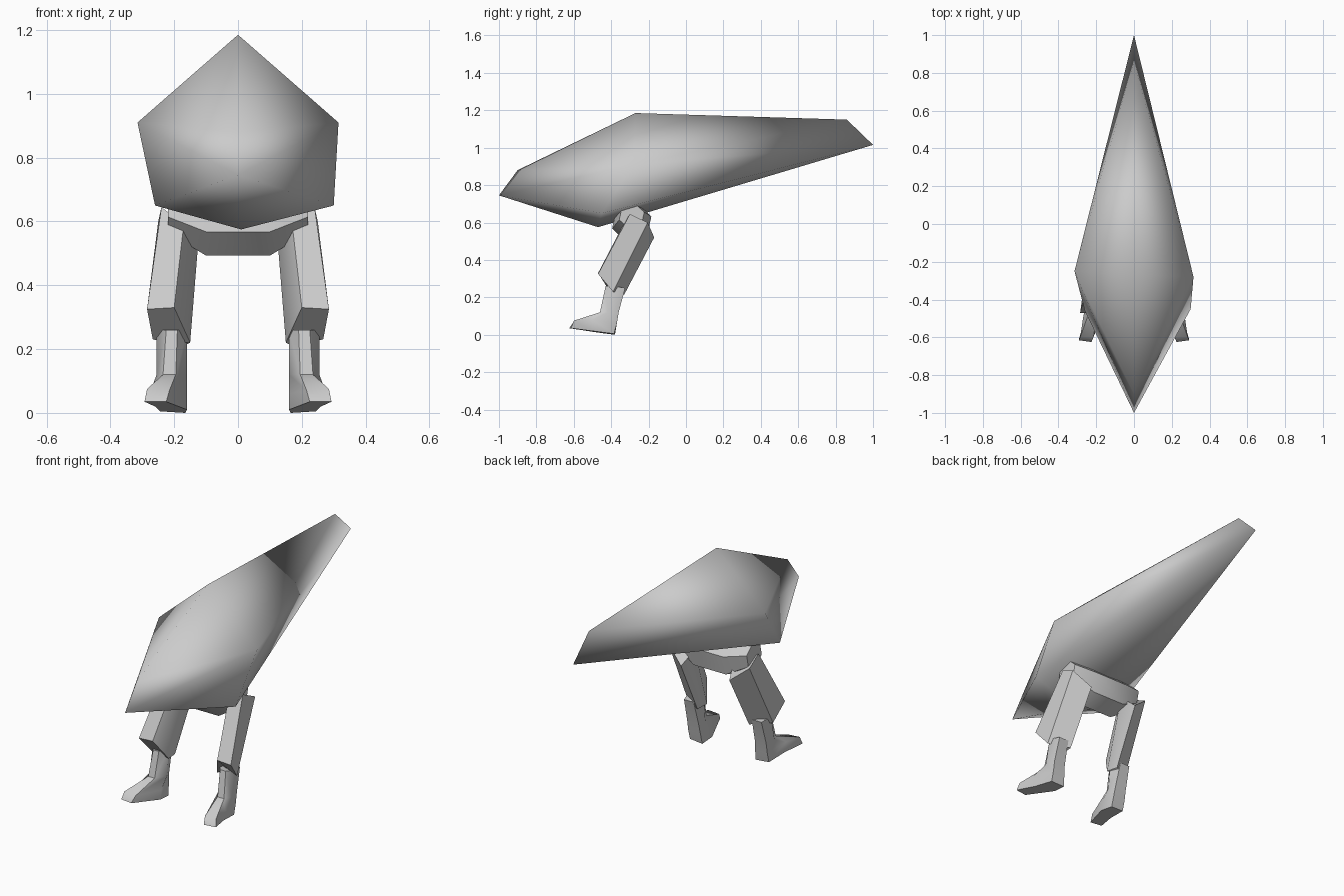
import bpy, bmesh, math

cube = bpy.data.objects.get("Cube")
if cube:
    bpy.data.objects.remove(cube, do_unlink=True)

grey = bpy.data.materials.new("plain_grey")
grey.use_nodes = True
COLOUR = (0.6, 0.6, 0.6, 1)
grey.diffuse_color = COLOUR
grey.node_tree.nodes["Principled BSDF"].inputs["Base Color"].default_value = COLOUR


def finish(name, bm, angle, mirrored=False):
    """Turn a bmesh into a shaded object, optionally mirrored across x."""
    bmesh.ops.recalc_face_normals(bm, faces=bm.faces[:])
    mesh = bpy.data.meshes.new(name)
    bm.to_mesh(mesh)
    bm.free()
    mesh.materials.append(grey)
    obj = bpy.data.objects.new(name, mesh)
    bpy.context.collection.objects.link(obj)
    if mirrored:
        obj.modifiers.new("other_side", 'MIRROR').use_axis[0] = True
    bpy.ops.object.select_all(action='DESELECT')
    obj.select_set(True)
    bpy.context.view_layer.objects.active = obj
    if angle is None:
        bpy.ops.object.shade_smooth()
    else:
        bpy.ops.object.shade_smooth_by_angle(angle=math.radians(angle))
    return obj


def loft(name, rings, angle, mirrored=False):
    """Skin a row of equal-sized rings and cap both ends."""
    bm = bmesh.new()
    loops = [[bm.verts.new(p) for p in ring] for ring in rings]
    for a, b in zip(loops, loops[1:]):
        for i in range(len(a)):
            j = (i + 1) % len(a)
            bm.faces.new((a[i], a[j], b[j], b[i]))
    bm.faces.new(loops[0])
    bm.faces.new(loops[-1])
    return finish(name, bm, angle, mirrored)


# Body: pentagonal waist drawn out to a short ridge at the nose and at the tail
bm = bmesh.new()
waist = [bm.verts.new(p) for p in (
    (0, -.27, 1.185), (.315, -.28, .91), (.3, -.45, .65),
    (.01, -.47, .575), (-.26, -.46, .65), (-.315, -.25, .91))]
top, left_side, left_low, keel, right_low, right_side = waist
for upper, lower in (((0, -.9, .88), (0, -1, .745)),
                     ((0, .86, 1.15), (0, 1, 1.015))):
    u, l = bm.verts.new(upper), bm.verts.new(lower)
    for side, low in ((left_side, left_low), (right_side, right_low)):
        bm.faces.new((top, side, u))
        bm.faces.new((side, low, l, u))
        bm.faces.new((low, keel, l))
finish("body", bm, None)


# Hips: crossways bar, thick in the middle and tapering into the legs
def hip_ring(x, z, radius, sides=6):
    turn = math.tau / sides
    return [(x, -.29 + radius * math.cos(turn * i + .3),
             z + radius * math.sin(turn * i + .3)) for i in range(sides)]


loft("hips", [hip_ring(x, z, r) for x, z, r in (
    (-.22, .635, .07), (-.1, .6, .11), (.1, .6, .11), (.22, .635, .07))], 50)

# Thighs: rings run front outer, front inner, inner, back, outer
loft("thighs", [
    [(.24, -.3, .645), (.17, -.335, .59), (.12, -.25, .59),
     (.15, -.17, .52), (.25, -.205, .6)],
    [(.285, -.47, .325), (.2, -.47, .33), (.15, -.4, .22),
     (.16, -.33, .215), (.267, -.39, .23)]], 50, True)

# Shins and feet: rings run front inner, front outer, outer, heel outer,
# heel inner, inner
loft("shins_and_feet", [
    [(.19, -.43, .26), (.225, -.43, .26), (.255, -.39, .26),
     (.24, -.325, .25), (.18, -.325, .25), (.16, -.385, .26)],
    [(.195, -.46, .12), (.235, -.46, .12), (.255, -.42, .12),
     (.245, -.36, .12), (.175, -.36, .12), (.16, -.4, .12)],
    [(.215, -.6, .07), (.285, -.6, .075), (.27, -.5, .08),
     (.245, -.37, .06), (.17, -.37, .06), (.16, -.45, .06)],
    [(.225, -.625, .035), (.293, -.615, .035), (.26, -.5, .02),
     (.245, -.385, .005), (.165, -.38, 0), (.16, -.46, .01)]], 50, True)
